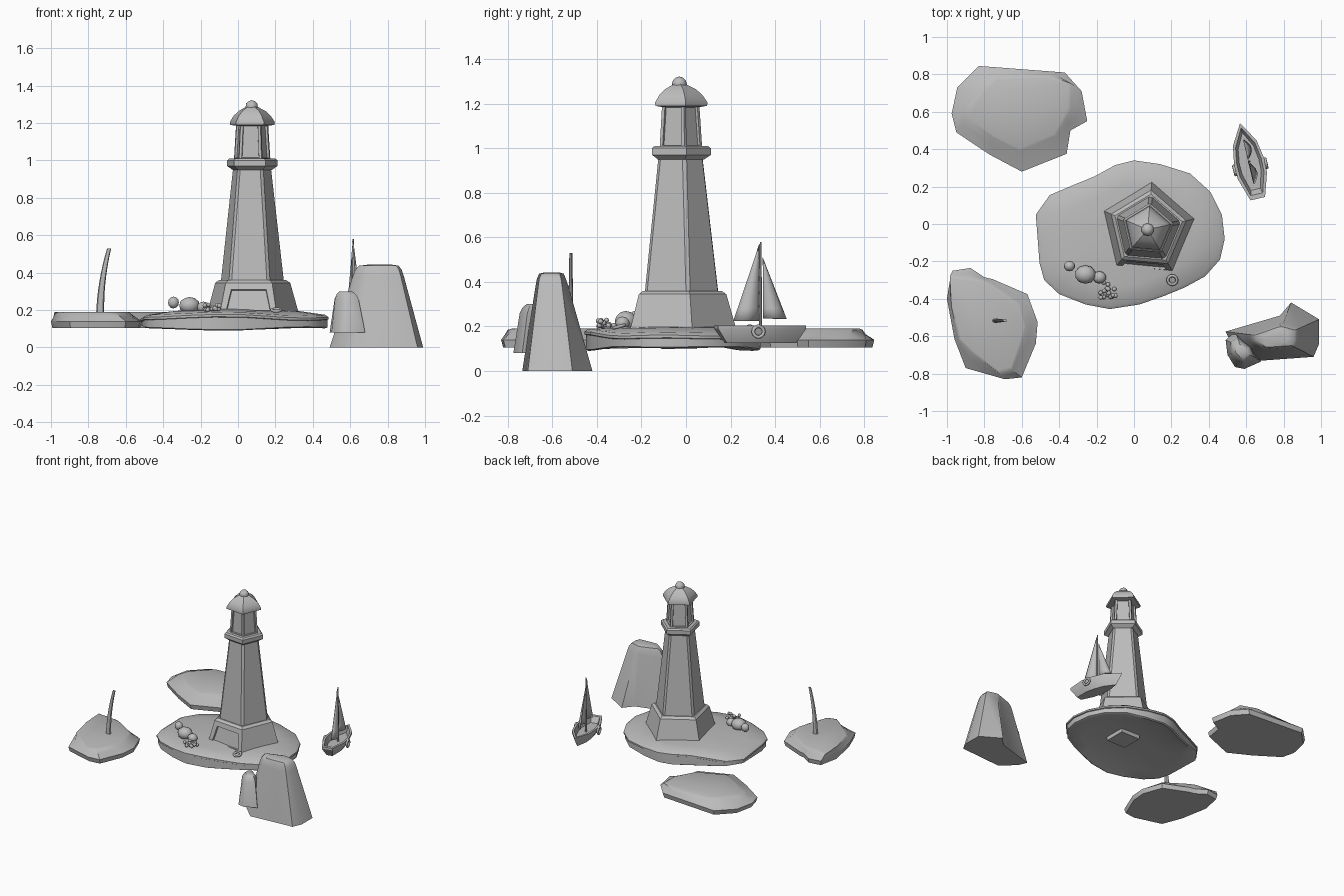
import bpy, bmesh, math, random
from math import sin, cos, pi, radians
from mathutils import Vector, Matrix
from mathutils.geometry import intersect_line_line_2d

cube = bpy.data.objects.get("Cube")
if cube:
    bpy.data.objects.remove(cube)
random.seed(4)

stone = bpy.data.materials.new("plain grey")
stone.use_nodes = True
grey = (0.5, 0.5, 0.5, 1)
stone.diffuse_color = grey
stone.node_tree.nodes["Principled BSDF"].inputs["Base Color"].default_value = grey


def finish(name, bm, matrix=None, angle=30):
    """Turn a bmesh into a shaded object."""
    bmesh.ops.recalc_face_normals(bm, faces=bm.faces)
    if matrix:
        bm.transform(matrix)
    mesh = bpy.data.meshes.new(name)
    bm.to_mesh(mesh)
    bm.free()
    mesh.materials.append(stone)
    ob = bpy.data.objects.new(name, mesh)
    bpy.context.collection.objects.link(ob)
    bpy.ops.object.select_all(action='DESELECT')
    ob.select_set(True)
    bpy.context.view_layer.objects.active = ob
    bpy.ops.object.shade_smooth_by_angle(angle=radians(angle))
    return ob


def loft(rings):
    """Skin a stack of equal rings and close both ends."""
    bm = bmesh.new()
    rows = [[bm.verts.new(p) for p in ring] for ring in rings]
    n = len(rows[0])
    for low, high in zip(rows, rows[1:]):
        for i in range(n):
            j = (i + 1) % n
            bm.faces.new((low[i], low[j], high[j], high[i]))
    bm.faces.new(rows[0])
    bm.faces.new(rows[-1])
    bmesh.ops.recalc_face_normals(bm, faces=bm.faces)
    return bm


def middle(points):
    return sum((Vector(p) for p in points), Vector((0, 0))) / len(points)


def scaled(points, s, z):
    c = middle(points)
    return [(*(c + (Vector(p) - c) * s), z) for p in points]


def ray_ring(base, top):
    """Points on the top outline in the directions of the base points."""
    cb, ct = middle(base), middle(top)
    out = []
    for p in base:
        end = ct + (Vector(p) - cb).normalized() * 3
        hits = [intersect_line_line_2d(ct, end, Vector(a), Vector(b))
                for a, b in zip(top, top[1:] + top[:1])]
        hits = [h for h in hits if h]
        out.append(max(hits, key=lambda h: (h - ct).length))
    return out


def rock(name, base, top, levels, angle=35):
    """Each level is (blend from base to top outline, scale, height)."""
    goal = ray_ring(base, top)
    rings = []
    for blend, s, z in levels:
        mix = [Vector(a).lerp(b, blend) for a, b in zip(base, goal)]
        rings.append(scaled(mix, s, z))
    finish(name, loft(rings), angle=angle)


def ball(name, at, size):
    bm = bmesh.new()
    bmesh.ops.create_icosphere(bm, subdivisions=2, radius=1)
    finish(name, bm, Matrix.Translation(at) @ Matrix.Diagonal((*size, 1)), 60)


def ring_float(name, matrix, major, minor):
    bpy.ops.mesh.primitive_torus_add(major_radius=major, minor_radius=minor,
                                     major_segments=20, minor_segments=8)
    ob = bpy.context.object
    ob.name = name
    ob.matrix_world = matrix
    ob.data.materials.append(stone)
    bpy.ops.object.shade_smooth()


# Island: wavy rim, gently domed top and hollow underside
shore = [(0, .34), (.14, .32), (.3, .27), (.41, .17), (.47, .05), (.485, -.08),
         (.46, -.19), (.38, -.28), (.27, -.34), (.16, -.385), (.03, -.43),
         (-.13, -.455), (-.26, -.43), (-.4, -.375), (-.48, -.3), (-.505, -.21),
         (-.515, -.08), (-.525, .05), (-.45, .155), (-.32, .21), (-.21, .255), (-.1, .315)]


def wavy(s, z, amount):
    return [(x, y, h + amount * (cos(4 * x) - .4 + .5 * sin(9 * y + 5 * x)))
            for x, y, h in scaled(shore, s, z)]


finish("island", loft([wavy(.3, .13, 0), wavy(.75, .12, 0), wavy(.96, .1, -.01),
                       wavy(.985, .105, -.01), wavy(.985, .15, .012), wavy(1, .153, .012),
                       wavy(1, .165, .012), wavy(.96, .177, .012), wavy(.7, .193, .005),
                       wavy(.4, .205, 0)]), angle=40)

# Lighthouse: five-sided tower
CX, CY = .073, -.03


def pent(r, z):
    return [(CX + r * cos(radians(13 + 72 * i)), CY + r * sin(radians(13 + 72 * i)), z)
            for i in range(5)]


def stack(profile):
    return loft([pent(r, z) for r, z in profile])


base = stack([(.262, .17), (.212, .345), (.19, .36)])
front = min(base.faces, key=lambda f: f.normal.y - f.calc_area())
bmesh.ops.inset_region(base, faces=[front], thickness=.047)
bmesh.ops.inset_region(base, faces=[front], thickness=.004, depth=-.012)
finish("tower_base", base)

tower = stack([(.182, .35), (.11, .965)])
walls = [e for e in tower.edges if abs(e.verts[0].co.z - e.verts[1].co.z) > .1]
bmesh.ops.bevel(tower, geom=walls, offset=.012, segments=1, affect='EDGES')
finish("tower", tower, angle=15)
finish("gallery", stack([(.112, .95), (.142, .97), (.142, 1.0), (.13, 1.01), (.1, 1.01)]))

lantern = stack([(.103, 1.0), (.09, 1.2)])
panes = [f for f in lantern.faces if abs(f.normal.z) < .5]
bmesh.ops.inset_individual(lantern, faces=panes, thickness=.02)
bmesh.ops.inset_individual(lantern, faces=panes, thickness=.002, depth=-.012)
finish("lantern", lantern)
finish("roof", stack([(.09, 1.185), (.125, 1.19), (.127, 1.205), (.105, 1.238),
                      (.075, 1.265), (.035, 1.285), (.03, 1.295)]), angle=35)
ball("roof_knob", (CX, CY, 1.288), (.034, .034, .034))

# Foundation block under the island
block = bmesh.new()
bmesh.ops.create_cube(block, size=1)
finish("foundation", block, Matrix.Translation((CX, CY, .125)) @ Matrix.Diagonal((.16, .16, .05, 1)))

# Low rocks with flat tops
slab = [(0, .97, .105), (0, 1, .14), (.6, 1, .165), (1, 1, .185), (1, .94, .19)]
rock("back_rock",
     [(-.83, .845), (-.37, .81), (-.28, .71), (-.25, .55), (-.34, .5), (-.36, .375),
      (-.6, .28), (-.77, .37), (-.95, .49), (-.975, .59), (-.945, .73)],
     [(-.62, .815), (-.37, .78), (-.285, .71), (-.48, .36), (-.65, .4), (-.905, .55),
      (-.89, .63), (-.73, .79)], slab)
rock("pole_rock",
     [(-.97, -.25), (-.875, -.235), (-.8, -.285), (-.755, -.295), (-.57, -.375),
      (-.515, -.525), (-.525, -.64), (-.6, -.82), (-.69, -.83), (-.9, -.77),
      (-.96, -.615), (-1, -.4)],
     [(-.985, -.28), (-.8, -.3), (-.6, -.43), (-.575, -.56), (-.655, -.79), (-.72, -.8),
      (-.93, -.64), (-.975, -.45)], slab)

# Bent pole
rings = []
for k in range(9):
    t = k / 8
    r = .022 - .011 * t
    rings.append([(-.737 + .048 * t * t + r * cos(a), -.517 + .6 * r * sin(a), .17 + .36 * t)
                  for a in (i * pi / 4 for i in range(8))])
finish("bent_pole", loft(rings))

# Tall rock pair
rock("tall_rock",
     [(.84, -.42), (.99, -.51), (.99, -.64), (.96, -.71), (.62, -.735), (.52, -.64),
      (.49, -.575), (.78, -.49)],
     [(.61, -.6), (.72, -.55), (.86, -.53), (.89, -.59), (.86, -.66), (.68, -.67)],
     [(0, 1, 0), (.9, 1, .38), (1, 1, .415), (1, .85, .437), (1, .5, .443)], 45)
rock("small_rock",
     [(.49, -.62), (.54, -.575), (.63, -.66), (.68, -.735), (.59, -.775), (.54, -.765), (.5, -.7)],
     [(.51, -.65), (.55, -.61), (.62, -.66), (.64, -.72), (.59, -.74), (.53, -.71)],
     [(0, 1, .08), (.8, 1, .26), (1, .9, .285), (1, .6, .3)], 45)

# Sailing boat, built along local y and then turned
boat = Matrix.Translation((.615, .335, 0)) @ Matrix.Rotation(.23, 4, 'Z')
side = [(.04, -.205), (.08, -.08), (.082, 0), (.065, .1)]
outline = side + [(0, .21)] + [(-x, y) for x, y in reversed(side)]


def hull_ring(sx, sy, z):
    return [(x * sx, y * sy, z) for x, y in outline]


finish("hull", loft([hull_ring(.55, .78, .125), hull_ring(1, 1, .19), hull_ring(1, 1, .205),
                     hull_ring(.82, .88, .205), hull_ring(.65, .75, .165)]), boat)
mast = bmesh.new()
bmesh.ops.create_cone(mast, cap_ends=True, segments=8, radius1=.007, radius2=.004, depth=.42)
finish("mast", mast, boat @ Matrix.Translation((0, 0, .37)))


def sail(name, start, foot, low, high):
    bm = bmesh.new()
    n, rows = 6, []
    for j in range(n):
        v = j / n
        rows.append([bm.verts.new((.03 * sin(pi * i / n) * (1 - v),
                                   start + foot * (1 - v) * i / n,
                                   low + (high - low) * v)) for i in range(n + 1)])
    for a, b in zip(rows, rows[1:]):
        for i in range(n):
            bm.faces.new((a[i], a[i + 1], b[i + 1], b[i]))
    tip = bm.verts.new((0, start, high))
    for i in range(n):
        bm.faces.new((rows[-1][i], rows[-1][i + 1], tip))
    ob = finish(name, bm, boat)
    ob.modifiers.new("thickness", 'SOLIDIFY').thickness = .006


sail("main_sail", -.006, -.12, .225, .57)
sail("jib_sail", .01, .11, .235, .51)
for s, word in ((1, "left"), (-1, "right")):
    ring_float(word + "_boat_ring", boat @ Matrix.Translation((s * .086, -.03, .177))
               @ Matrix.Rotation(pi / 2, 4, 'Y'), .024, .008)

# Small things lying on the island
ring_float("shore_ring", Matrix.Translation((.205, -.3, .2)) @ Matrix.Rotation(.25, 4, 'X'), .024, .008)
ball("large_pebble", (-.26, -.27, .225), (.056, .05, .045))
ball("end_pebble", (-.345, -.225, .24), (.03, .028, .032))
ball("side_pebble", (-.185, -.285, .215), (.036, .033, .03))
for k in range(18):
    a, d = random.uniform(0, 2 * pi), random.uniform(.01, .06)
    ball("gravel", (-.145 + d * cos(a), -.36 + d * sin(a), random.uniform(.195, .23)), (.012, .012, .012))
